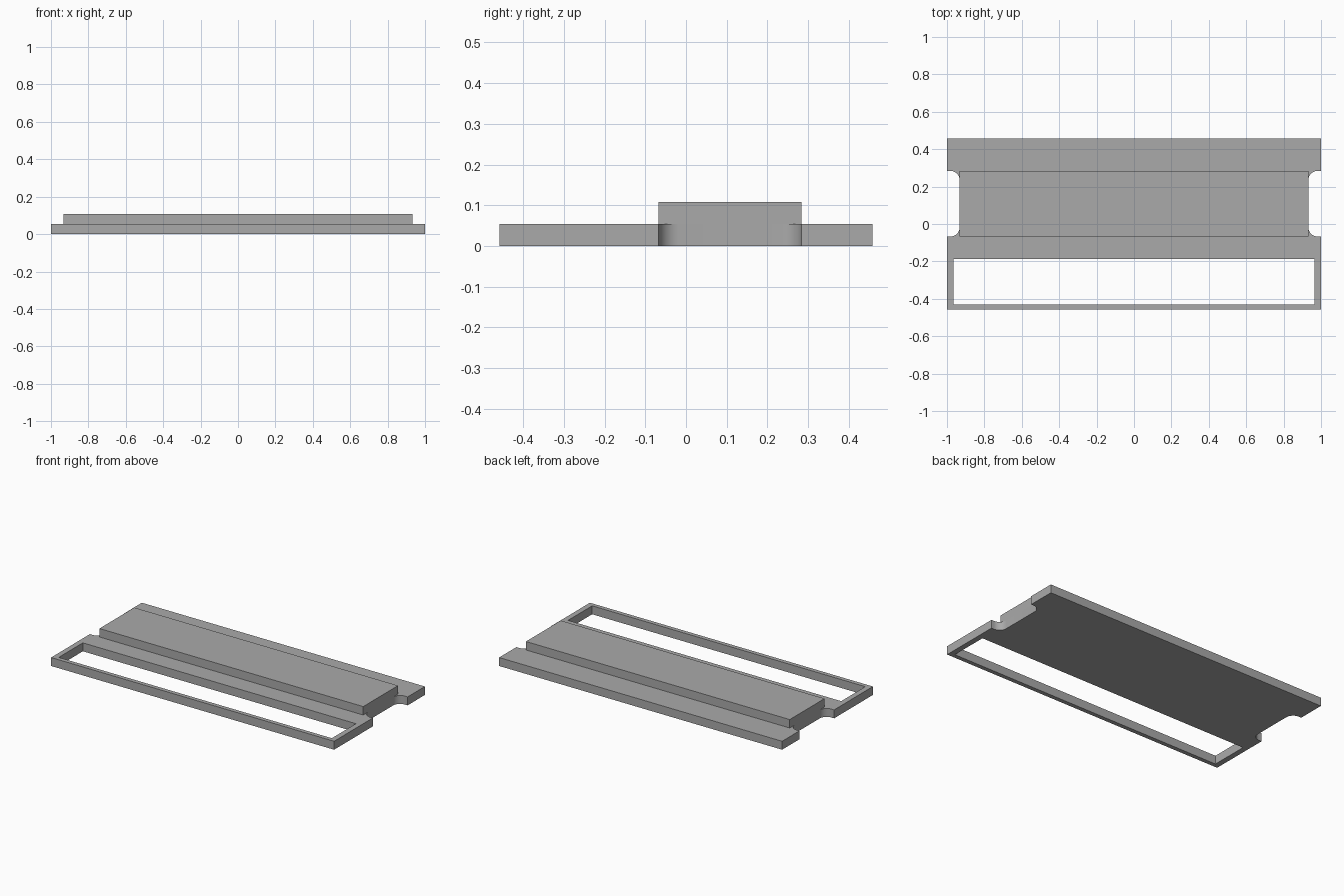
import bpy
import bmesh
from math import cos, sin, pi

default = bpy.data.objects.get("Cube")
if default:
    bpy.data.objects.remove(default, do_unlink=True)

GREY = (0.4, 0.4, 0.4, 1)
grey = bpy.data.materials.new("plain grey")
grey.use_nodes = True
grey.diffuse_color = GREY
grey.node_tree.nodes["Principled BSDF"].inputs["Base Color"].default_value = GREY

HALF_DEPTH = 0.458
PLATE_TOP = 0.054
BLOCK_TOP = 0.108
BLOCK_X = 0.932
BLOCK_FRONT, BLOCK_BACK = -0.067, 0.284
FILLET = 0.05


def rectangle(half_x, front, back):
    return [(-half_x, front), (half_x, front), (half_x, back), (-half_x, back)]


def extruded(name, outlines, bottom, top):
    """Fill closed outlines (the inner ones are holes) and extrude them upward."""
    bm = bmesh.new()
    edges = []
    for outline in outlines:
        loop = [bm.verts.new((x, y, bottom)) for x, y in outline]
        edges += [bm.edges.new((a, b)) for a, b in zip(loop, loop[1:] + loop[:1])]
    bmesh.ops.triangle_fill(bm, edges=edges, use_beauty=True)
    result = bmesh.ops.extrude_face_region(bm, geom=bm.faces[:], use_keep_orig=True)
    raised = [v for v in result["geom"] if isinstance(v, bmesh.types.BMVert)]
    bmesh.ops.translate(bm, verts=raised, vec=(0, 0, top - bottom))
    bmesh.ops.recalc_face_normals(bm, faces=bm.faces[:])
    mesh = bpy.data.meshes.new(name)
    bm.to_mesh(mesh)
    bm.free()
    mesh.materials.append(grey)
    obj = bpy.data.objects.new(name, mesh)
    bpy.context.collection.objects.link(obj)
    bpy.ops.object.select_all(action="DESELECT")
    obj.select_set(True)
    bpy.context.view_layer.objects.active = obj
    bpy.ops.object.shade_smooth_by_angle(angle=pi / 6)
    return obj


# Right-hand edge of the plate, with a filleted notch beside the block
steps = 10
arc = [i / steps * pi / 2 for i in range(steps + 1)]
cx = BLOCK_X + FILLET
front_arc = [(cx - FILLET * sin(a), BLOCK_FRONT + FILLET - FILLET * cos(a)) for a in arc]
back_arc = [(x, BLOCK_FRONT + BLOCK_BACK - y) for x, y in reversed(front_arc)]
edge = ([(1, -HALF_DEPTH), (1, BLOCK_FRONT)] + front_arc + back_arc
        + [(1, BLOCK_BACK), (1, HALF_DEPTH)])
mirrored = [(-x, y) for x, y in reversed(edge)]

# Base plate with its long front slot
slot = rectangle(0.965, -0.431, -0.188)
extruded("base_plate", [edge + mirrored, slot], 0, PLATE_TOP)

# Raised block across the middle
extruded("raised_block", [rectangle(BLOCK_X, BLOCK_FRONT, BLOCK_BACK)], PLATE_TOP, BLOCK_TOP)
